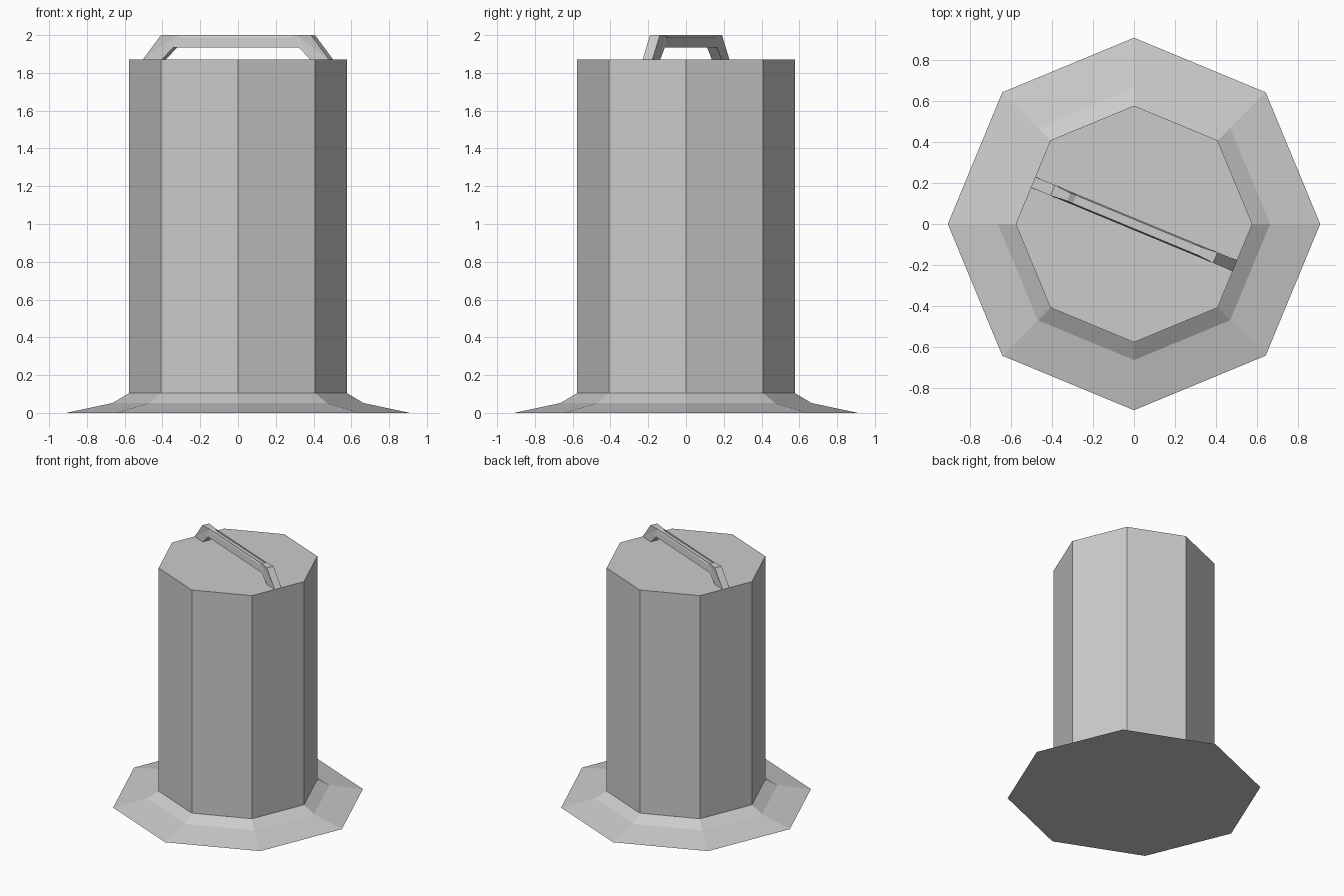
import bpy, bmesh
from math import cos, sin, pi, radians
from mathutils import Matrix

cube = bpy.data.objects.get("Cube")
if cube:
    bpy.data.objects.remove(cube, do_unlink=True)

SIDES = 8
grey = bpy.data.materials.new("plain_grey")
grey.use_nodes = True
colour = (0.6, 0.6, 0.6, 1)
grey.diffuse_color = colour
grey.node_tree.nodes["Principled BSDF"].inputs["Base Color"].default_value = colour


def finish(name, bm):
    bmesh.ops.recalc_face_normals(bm, faces=bm.faces)
    mesh = bpy.data.meshes.new(name)
    bm.to_mesh(mesh)
    bm.free()
    mesh.materials.append(grey)
    obj = bpy.data.objects.new(name, mesh)
    bpy.context.collection.objects.link(obj)
    return obj


def octagonal(name, profile, cap_top=True, cap_bottom=True):
    """Stack eight-sided rings of (radius, height)."""
    bm = bmesh.new()
    rings = [[bm.verts.new((r * cos(2 * pi * i / SIDES), r * sin(2 * pi * i / SIDES), z))
              for i in range(SIDES)] for r, z in profile]
    for low, high in zip(rings, rings[1:]):
        for i in range(SIDES):
            j = (i + 1) % SIDES
            bm.faces.new((low[i], low[j], high[j], high[i]))
    if cap_bottom:
        bm.faces.new(rings[0][::-1])
    if cap_top:
        bm.faces.new(rings[-1])
    return finish(name, bm)


# Flared foot and tall body
octagonal("base_flange", [(0.91, 0), (0.665, 0.052), (0.578, 0.104)], cap_top=False)
octagonal("body", [(0.578, 0.104), (0.578, 1.87)], cap_bottom=False)

# Carrying handle: half outline (along, height, half width), mirrored and bridged
top = [(0.534, 1.87, 0.028), (0.43, 2.0, 0.028), (0.345, 2.0, 0.021), (0.315, 1.985, 0.028)]
under = [(0.425, 1.87, 0.028), (0.36, 1.935, 0.028)]
outline = top + [(-u, z, w) for u, z, w in reversed(top)]
outline += [(-u, z, w) for u, z, w in under] + list(reversed(under))
bm = bmesh.new()
near = [bm.verts.new((u, -w, z)) for u, z, w in outline]
far = [bm.verts.new((u, w, z)) for u, z, w in outline]
count = len(outline)
for i in range(count):
    j = (i + 1) % count
    bm.faces.new((near[i], near[j], far[j], far[i]))
sides = [bm.faces.new(near), bm.faces.new(far[::-1])]
bmesh.ops.triangulate(bm, faces=sides)
bmesh.ops.transform(bm, matrix=Matrix.Rotation(radians(-22.5), 4, "Z"), verts=bm.verts)
finish("handle", bm)
